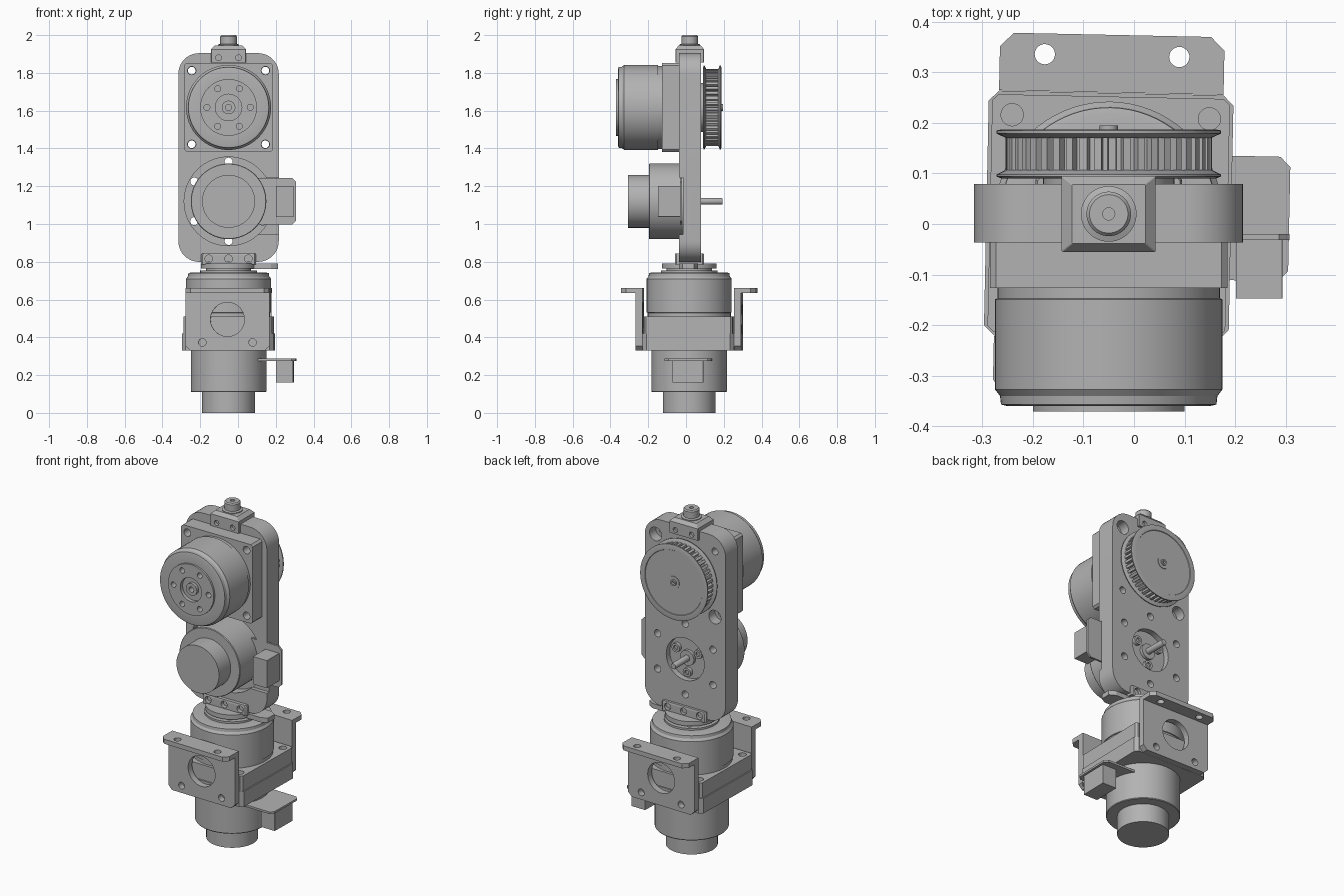
import bpy, bmesh, math
from mathutils import Matrix, Vector

cube = bpy.data.objects.get("Cube")
if cube:
    bpy.data.objects.remove(cube, do_unlink=True)

grey = bpy.data.materials.new("machined grey")
grey.use_nodes = True
grey.diffuse_color = (0.45, 0.45, 0.45, 1)
grey.node_tree.nodes["Principled BSDF"].inputs["Base Color"].default_value = (0.45, 0.45, 0.45, 1)


def frame(x, y, z, tilt=0, turn=0):
    return (Matrix.Translation((x, y, z)) @ Matrix.Rotation(math.radians(turn), 4, 'Z')
            @ Matrix.Rotation(math.radians(tilt), 4, 'X'))


def shade(mesh):
    for p in mesh.polygons:
        p.use_smooth = True
    mesh.set_sharp_from_angle(angle=math.radians(28))


def finish(name, bm, m):
    bmesh.ops.recalc_face_normals(bm, faces=bm.faces)
    bm.transform(m)
    mesh = bpy.data.meshes.new(name)
    bm.to_mesh(mesh)
    bm.free()
    mesh.materials.append(grey)
    shade(mesh)
    ob = bpy.data.objects.new(name, mesh)
    bpy.context.scene.collection.objects.link(ob)
    return ob


def lathe(name, profile, m, steps=72):
    bm = bmesh.new()
    vs = [bm.verts.new((r, 0, h)) for r, h in profile]
    es = [bm.edges.new(pair) for pair in zip(vs, vs[1:])]
    bmesh.ops.spin(bm, geom=vs + es, cent=(0, 0, 0), axis=(0, 0, 1),
                   angle=2 * math.pi, steps=steps, use_merge=True)
    bmesh.ops.remove_doubles(bm, verts=bm.verts, dist=0.00002)
    return finish(name, bm, m)


def loft(name, outline, levels, m):
    """Stack scaled copies of an outline; levels are (height, scale)."""
    bm = bmesh.new()
    rings = [[bm.verts.new((x * s, y * s, h)) for x, y in outline] for h, s in levels]
    n = len(outline)
    bm.faces.new(rings[0][::-1])
    bm.faces.new(rings[-1])
    for a, b in zip(rings, rings[1:]):
        for i in range(n):
            j = (i + 1) % n
            bm.faces.new((a[i], a[j], b[j], b[i]))
    return finish(name, bm, m)


def prism(name, outline, z0, z1, m):
    return loft(name, outline, [(z0, 1), (z1, 1)], m)


def round_rect(w, h, r, steps=1):
    pts = []
    for k, (sx, sy) in enumerate([(1, 1), (-1, 1), (-1, -1), (1, -1)]):
        for i in range(steps + 1):
            a = math.pi / 2 * (k + i / steps)
            pts.append((sx * (w / 2 - r) + r * math.cos(a), sy * (h / 2 - r) + r * math.sin(a)))
    return pts


def tab(w, a, b, c):
    """Rectangle of half width w from a to b, with the corners at b chamfered."""
    return [(-w, a), (w, a), (w, b - c), (w - c, b), (c - w, b), (-w, b - c)]


def circle_points(n, r, start=0):
    return [(r * math.cos(start + i * 2 * math.pi / n), r * math.sin(start + i * 2 * math.pi / n))
            for i in range(n)]


def corners(w, h):
    return [(x, y) for x in (-w, w) for y in (-h, h)]


def drills(points, r, z0, z1, m):
    bm = bmesh.new()
    for x, y in points:
        bmesh.ops.create_cone(bm, cap_ends=True, segments=32, radius1=r, radius2=r, depth=z1 - z0,
                              matrix=Matrix.Translation((x, y, (z0 + z1) / 2)))
    return finish("cutter", bm, m)


def cut(ob, *cutters):
    for c in cutters:
        c.hide_render = True
        mod = ob.modifiers.new("cut", 'BOOLEAN')
        mod.operation, mod.solver, mod.object = 'DIFFERENCE', 'EXACT', c
    bpy.context.view_layer.update()
    mesh = bpy.data.meshes.new_from_object(ob.evaluated_get(bpy.context.evaluated_depsgraph_get()))
    ob.modifiers.clear()
    ob.data = mesh
    shade(mesh)
    for c in cutters:
        bpy.data.objects.remove(c, do_unlink=True)


# Motor: narrow cap, wide body and a side connector
def motor(prefix, m):
    lathe(prefix + "_motor", [(0, 0), (.14, 0), (.14, .11), (.197, .11), (.2, .114), (.2, .33), (0, .33)], m)
    side = m @ Matrix.Rotation(-math.pi / 2, 4, 'Z')
    prism(prefix + "_connector_board", tab(.123, .14, .357, .02), .275, .287, side)
    prism(prefix + "_connector_box", tab(.082, .252, .344, .001), .16, .275, side)


# Gearbox: square flange, round housing and drilled output face
def gearbox(prefix, m):
    flange = prism(prefix + "_gearbox_flange", round_rect(.47, .47, .012), 0, .09, m)
    cut(flange, drills(corners(.195, .195), .022, -.1, .2, m))
    body = lathe(prefix + "_gearbox_housing", [
        (0, .05), (.22, .05), (.22, .11), (.225, .112), (.225, .29), (.215, .303), (.213, .32),
        (.2, .323), (.15, .323), (.15, .334), (.07, .334), (.07, .312), (.036, .312), (.036, .33),
        (.016, .33), (.016, .29), (0, .29)], m)
    cut(body, drills(circle_points(6, .115), .016, .29, .4, m))


CX = -.05
base = frame(CX, .017, 0, turn=-1.2)

# Lower joint
motor("lower", base)
adapter = prism("lower_adapter", round_rect(.484, .484, .02), .33, .42, base)
cut(adapter, drills(corners(.195, .195), .022, .38, .5, base))
gearbox("lower", base @ Matrix.Translation((0, 0, .42)))

# Mounting brackets on the front and back of the lower joint
for name, turn in (("front", 180), ("back", 0)):
    m = base @ Matrix.Rotation(math.radians(turn), 4, 'Z')
    up = m @ Matrix.Rotation(math.radians(-90), 4, 'X')
    wall = prism(name + "_bracket_wall", tab(.222, -.65, -.33, .025), .243, .28, up)
    wall.data.update()
    cut(wall, drills([(0, -.495)], .09, .2, .35, up),
        drills([(-.133, -.373), (.133, -.373)], .02, .2, .35, up))
    shelf = prism(name + "_bracket_shelf", tab(.222, .243, .357, .027), .635, .662, m)
    cut(shelf, drills([(-.133, .316), (.133, .316)], .02, .5, .8, m))

# Output hub, pointer arm and clamp below the upright plate
lathe("output_hub", [(0, .74), (.12, .74), (.12, .765), (.145, .765), (.145, .792), (0, .792)], base, 48)
arm = [(0, -.05), (.225, -.05), (.262, -.03), (.262, .03), (.225, .05), (0, .05)]
prism("pointer_arm", arm, .762, .79, base)
clamp = loft("lower_clamp", round_rect(.29, .155, .008), [(.785, 1), (.835, 1), (.845, .97)],
             frame(CX, .018, 0))
cut(clamp, drills([(-.105, 0), (0, 0), (.105, 0)], .02, -.3, .3, frame(CX, 0, .816, 90)))

# Upright plate with motor pocket, rear pocket and holes
pm = frame(CX, 0, 1.352, 90)
plate = prism("upright_plate", round_rect(.532, 1.105, .11, 10), -.079, .037, pm)
mz, gz = -.232, .265
lathe_pocket = [(0, -.022), (.235, -.022), (.235, .1), (0, .1)]
front_pocket = lathe("cutter", lathe_pocket, pm @ Matrix.Translation((0, mz, 0)))
notch = prism("cutter", [(.1, mz - .175), (.4, mz - .175), (.4, mz + .125), (.1, mz + .125)], .015, .1, pm)
rear_pocket = drills([(0, mz)], .125, -.2, -.045, pm)
ring = [(x, y + mz) for x, y in circle_points(6, .21, math.pi / 6)]
small = [(-.195, gz + .195), (.195, gz - .195)]
large = [(.195, gz + .195), (-.195, gz - .195)]
cut(plate, front_pocket, notch, rear_pocket, drills(ring, .021, -.2, .2, pm),
    drills(small + large, .02, -.2, .2, pm), drills(large, .04, -.2, -.02, pm))

# Upper motor with its shaft and screws at the back
motor("upper", frame(CX, -.307, 1.12, -90))
back = frame(CX, 0, 1.12, -90)
lathe("motor_shaft", [(0, 0), (.045, 0), (.045, .062), (.018, .062), (.018, .188), (.016, .192), (0, .192)], back, 32)
for i, (x, y) in enumerate(circle_points(3, .085, math.pi / 2)):
    lathe("rear_screw_%d" % (i + 1), [(0, .02), (.026, .02), (.026, .065), (.013, .065), (.013, .055), (0, .055)],
          back @ Matrix.Translation((x, y, 0)), 24)

# Upper gearbox and the toothed pulley behind the plate
gearbox("upper", frame(CX, -.037, 1.617, 90))
pu = frame(CX, 0, 1.617, -90)
lathe("pulley_spacer", [(0, .06), (.13, .06), (.13, .1), (0, .1)], pu, 48)
teeth = []
for i in range(44):
    for k, r in ((0, .204), (.5, .204), (.58, .186), (.92, .186)):
        a = (i + k) * 2 * math.pi / 44
        teeth.append((r * math.cos(a), r * math.sin(a)))
prism("pulley_teeth", teeth, .1, .178, pu)
lathe("pulley_inner_flange", [(0, .09), (.212, .09), (.222, .094), (.222, .098), (.203, .107), (0, .107)], pu)
lathe("pulley_outer_flange", [(0, .17), (.203, .17), (.222, .179), (.222, .185), (.212, .187), (.19, .187),
                              (.188, .184), (.036, .184), (.036, .187), (.018, .187), (.018, .195),
                              (.008, .195), (.008, .18), (0, .18)], pu)

# Top clamp and knob
top = loft("top_clamp", round_rect(.186, .15, .002), [(1.855, 1), (1.925, 1), (1.945, .78)],
           frame(CX, .02, 0))
cut(top, drills([(-.053, 0), (.053, 0)], .015, -.2, .2, frame(CX, 0, 1.88, 90)))
lathe("top_knob", [(0, 1.93), (.055, 1.93), (.055, 1.95), (.044, 1.954), (.044, 1.993), (.038, 2),
                   (.012, 2), (.012, 1.97), (0, 1.97)], frame(CX, .02, 0), 48)
